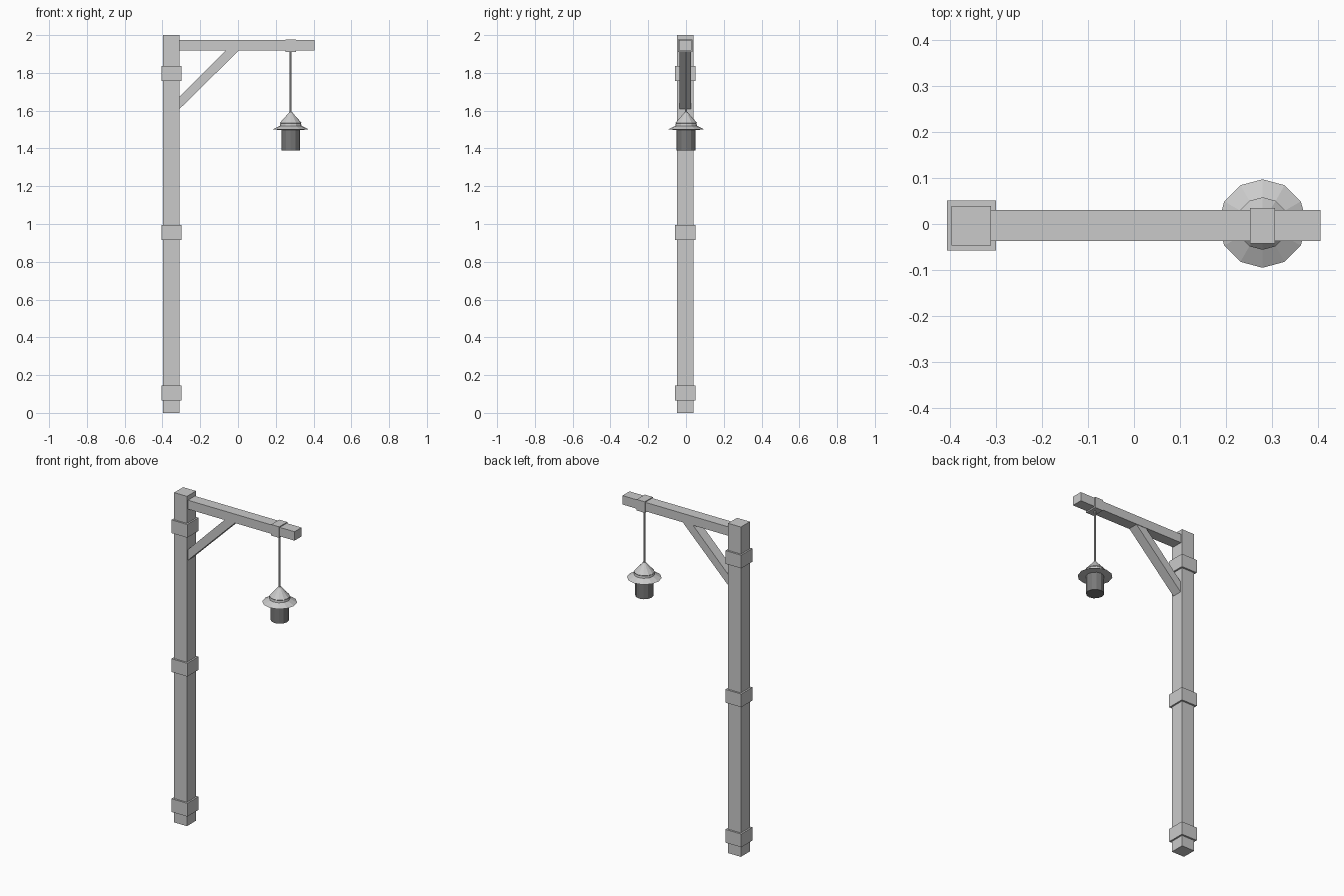
import bpy, bmesh, math

if "Cube" in bpy.data.objects:
    bpy.data.objects.remove(bpy.data.objects["Cube"], do_unlink=True)


def material(name, value):
    mat = bpy.data.materials.new(name)
    mat.use_nodes = True
    colour = (value, value, value, 1)
    mat.diffuse_color = colour
    mat.node_tree.nodes["Principled BSDF"].inputs["Base Color"].default_value = colour
    return mat


GREY = material("mid grey", 0.59)
DARK = material("dark grey", 0.19)

MID_Y = -0.0035     # centre line of the timber
POST_X = -0.353     # post axis
LAMP_X, LAMP_Y = 0.279, 0.001


def finish(name, bm, mat):
    bmesh.ops.recalc_face_normals(bm, faces=bm.faces)
    mesh = bpy.data.meshes.new(name)
    bm.to_mesh(mesh)
    bm.free()
    mesh.materials.append(mat)
    obj = bpy.data.objects.new(name, mesh)
    bpy.context.collection.objects.link(obj)


def prism(name, outline, half_depth):
    """Extrude an (x, z) outline along y about the centre line."""
    bm = bmesh.new()
    face = bm.faces.new([bm.verts.new((x, MID_Y - half_depth, z)) for x, z in outline])
    moved = bmesh.ops.extrude_face_region(bm, geom=[face])["geom"]
    bmesh.ops.translate(bm, vec=(0, 2 * half_depth, 0),
                        verts=[v for v in moved if isinstance(v, bmesh.types.BMVert)])
    finish(name, bm, GREY)


def box(name, x0, x1, z0, z1, half_depth):
    prism(name, [(x0, z0), (x1, z0), (x1, z1), (x0, z1)], half_depth)


def lathe(name, profile, mat, sides=12):
    """Closed faceted turning around the lamp axis from (radius, z) pairs."""
    bm = bmesh.new()
    rings = []
    for r, z in profile:
        angles = [2 * math.pi * i / sides for i in range(sides)]
        rings.append([bm.verts.new((LAMP_X + r * math.cos(a), LAMP_Y + r * math.sin(a), z))
                      for a in angles])
    for low, high in zip(rings, rings[1:]):
        for i in range(sides):
            j = (i + 1) % sides
            bm.faces.new((low[i], low[j], high[j], high[i]))
    bm.faces.new(rings[0])
    bm.faces.new(rings[-1])
    finish(name, bm, mat)


# Post with its three collars
box("post", POST_X - 0.043, POST_X + 0.043, 0, 2, 0.043)
for label, z in (("lower", 0.105), ("middle", 0.954), ("upper", 1.796)):
    box(label + "_collar", POST_X - 0.053, POST_X + 0.053, z - 0.04, z + 0.04, 0.054)

# Cross beam, diagonal brace and the hanger clamp
box("cross_beam", POST_X, 0.405, 1.919, 1.973, 0.0335)
prism("brace", [(-0.325, 1.594), (0.008, 1.922), (-0.062, 1.922), (-0.325, 1.659)], 0.0305)
box("hanger_clamp", LAMP_X - 0.027, LAMP_X + 0.027, 1.911, 1.978, 0.0385)

# Hanging lamp
lathe("hanging_rod", [(0.0055, 1.583), (0.0055, 1.916)], GREY, 8)
lathe("lamp_shade", [(0.05, 1.498), (0.096, 1.5), (0.057, 1.52), (0.055, 1.533),
                     (0.057, 1.536), (0.014, 1.584), (0.008, 1.592)], GREY)
lathe("lamp_body", [(0.05, 1.39), (0.05, 1.505)], DARK)
